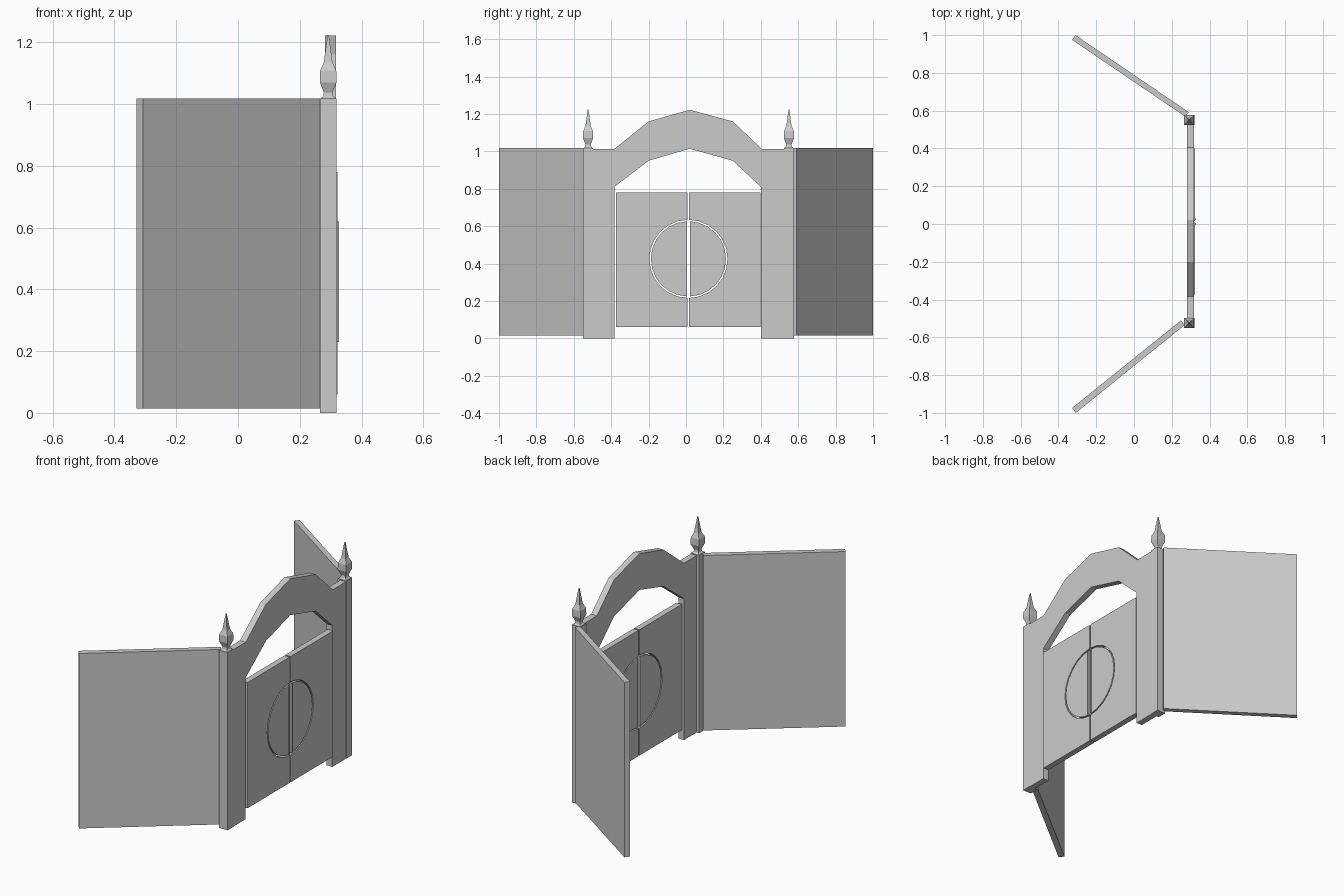
import bpy, bmesh, math

if "Cube" in bpy.data.objects:
    bpy.data.objects.remove(bpy.data.objects["Cube"])

YC = 0.013            # centre line of the gate
ZC, R_HOLE, R_DISC = 0.425, 0.209, 0.201


def finish(name, bm):
    bmesh.ops.recalc_face_normals(bm, faces=bm.faces)
    me = bpy.data.meshes.new(name)
    bm.to_mesh(me)
    bm.free()
    ob = bpy.data.objects.new(name, me)
    bpy.context.collection.objects.link(ob)
    return ob


def prism(name, pts, vec):
    """Extrude a closed 3D outline along vec."""
    bm = bmesh.new()
    face = bm.faces.new([bm.verts.new(p) for p in pts])
    ext = bmesh.ops.extrude_face_region(bm, geom=[face])
    new = [v for v in ext["geom"] if isinstance(v, bmesh.types.BMVert)]
    bmesh.ops.translate(bm, verts=new, vec=vec)
    return finish(name, bm)


def slab(name, yz, x0, x1):
    """Outline in the gate plane, thickness along x."""
    return prism(name, [(x0, y, z) for y, z in yz], (x1 - x0, 0, 0))


def plan(name, xy, z0, z1):
    """Outline seen from above, extruded upward."""
    return prism(name, [(x, y, z0) for x, y in xy], (0, 0, z1 - z0))


def half_arc(side, r, gap, n=12):
    """Half circle from bottom to top, ending on a flat edge at 'gap'."""
    a0 = math.asin(gap / r)
    pts = []
    for i in range(n + 1):
        a = a0 + (math.pi - 2 * a0) * i / n
        pts.append((YC + side * r * math.sin(a), ZC - r * math.cos(a)))
    return pts


def square_finial(name, cx, cy, profile):
    """Four-sided turned ornament from (half width, height) pairs."""
    bm = bmesh.new()
    rings = []
    for h, z in profile:
        rings.append([bm.verts.new((cx + sx * h, cy + sy * h, z))
                      for sx, sy in ((-1, -1), (1, -1), (1, 1), (-1, 1))])
    for a, b in zip(rings, rings[1:]):
        for i in range(4):
            j = (i + 1) % 4
            bm.faces.new((a[i], a[j], b[j], b[i]))
    bm.faces.new(rings[0])
    bm.faces.new(rings[-1])
    return finish(name, bm)


# arched surround with its two legs
slab("arched_frame", [
    (-0.51, 0), (-0.383, 0), (-0.383, 0.81), (-0.2, 0.95), (0.02, 1.014),
    (0.25, 0.95), (0.40, 0.81), (0.40, 0), (0.53, 0), (0.53, 1.013),
    (0.405, 1.013), (0.25, 1.16), (0.02, 1.222), (-0.2, 1.16),
    (-0.383, 1.013), (-0.51, 1.013)], 0.281, 0.317)

# posts and finials
finial = [(0.025, 1.017), (0.016, 1.026), (0.014, 1.037), (0.023, 1.06),
          (0.027, 1.07), (0.026, 1.108), (0.014, 1.135), (0.008, 1.18),
          (0.002, 1.224)]
for tag, y0, y1 in (("left", -0.55, -0.497), ("right", 0.524, 0.577)):
    plan(f"{tag}_post", [(0.265, y0), (0.319, y0), (0.319, y1), (0.265, y1)],
         0, 1.018)
    square_finial(f"{tag}_finial", 0.292, (y0 + y1) / 2, finial)

# door leaves with a half-round cut-out, half discs and pull strips
for tag, s, outer in (("left", -1, -0.374), ("right", 1, 0.399)):
    inner = YC + s * 0.004
    slab(f"{tag}_door", [(outer, 0.06), (inner, 0.06)]
         + half_arc(s, R_HOLE, 0.004)
         + [(inner, 0.78), (outer, 0.78)], 0.288, 0.322)
    slab(f"{tag}_half_disc", half_arc(s, R_DISC, 0.008), 0.288, 0.322)
    a, b = YC + s * 0.008, YC + s * 0.016
    slab(f"{tag}_pull_strip", [(a, 0.23), (b, 0.23), (b, 0.62), (a, 0.62)],
         0.32, 0.327)

# angled fence panels
plan("right_fence_panel", [(-0.31, 1.0), (-0.328, 0.975), (0.272, 0.568),
                           (0.290, 0.592)], 0.015, 1.017)
plan("left_fence_panel", [(-0.328, -0.974), (-0.308, -1.0), (0.268, -0.535),
                          (0.249, -0.51)], 0.015, 1.017)
